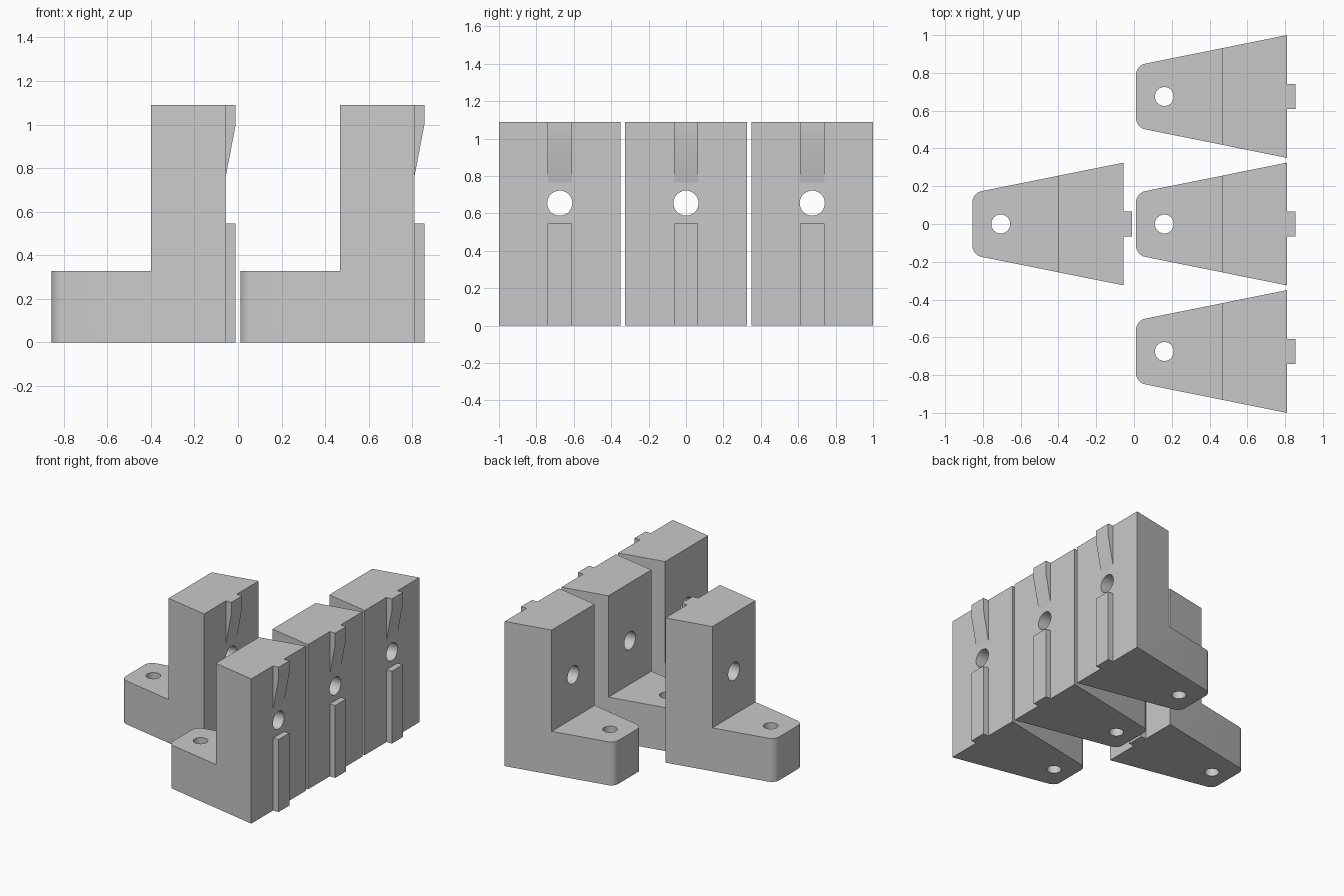
import bpy, bmesh, math
from mathutils import Matrix, Vector

if "Cube" in bpy.data.objects:
    bpy.data.objects.remove(bpy.data.objects["Cube"])

# Bracket dimensions, measured from the narrow end
LENGTH, RIB_END, HEIGHT, FOOT_H, COLUMN_X = 0.80, 0.845, 1.09, 0.327, 0.457
NARROW, WIDE, RIB_HALF = 0.164, 0.325, 0.065

grey = bpy.data.materials.new("light grey plastic")
grey.diffuse_color = (0.584, 0.584, 0.584, 1)
grey.use_nodes = True
grey.node_tree.nodes["Principled BSDF"].inputs["Base Color"].default_value = grey.diffuse_color


def add_object(name, bm):
    bmesh.ops.recalc_face_normals(bm, faces=bm.faces)
    mesh = bpy.data.meshes.new(name)
    bm.to_mesh(mesh)
    bm.free()
    mesh.materials.append(grey)
    ob = bpy.data.objects.new(name, mesh)
    bpy.context.collection.objects.link(ob)
    return ob


def prism(name, points, direction):
    bm = bmesh.new()
    face = bm.faces.new([bm.verts.new(p) for p in points])
    out = bmesh.ops.extrude_face_region(bm, geom=[face])
    moved = [v for v in out["geom"] if isinstance(v, bmesh.types.BMVert)]
    bmesh.ops.translate(bm, verts=moved, vec=direction)
    return add_object(name, bm)


def drill(name, radius, depth, matrix):
    bm = bmesh.new()
    bmesh.ops.create_cone(bm, cap_ends=True, segments=48, radius1=radius,
                          radius2=radius, depth=depth, matrix=matrix)
    return add_object(name, bm)


def rounded_corner(corner, before, after, radius, steps=8):
    """Points of a fillet arc at a corner, going from before to after."""
    a, b = (before - corner).normalized(), (after - corner).normalized()
    half = a.angle(b) / 2
    centre = corner + (a + b).normalized() * radius / math.sin(half)
    start = (corner + a * radius / math.tan(half) - centre).normalized()
    end = (corner + b * radius / math.tan(half) - centre).normalized()
    return [centre + start.slerp(end, i / steps) * radius for i in range(steps + 1)]


# Tapered plan with rounded narrow corners
plan = [Vector(p) for p in ((0, -NARROW, 0), (LENGTH, -WIDE, 0),
                            (LENGTH, WIDE, 0), (0, NARROW, 0))]
outline = (rounded_corner(plan[0], plan[3], plan[1], 0.06) + plan[1:3]
           + rounded_corner(plan[3], plan[2], plan[0], 0.06))
body = prism("bracket_body", outline, (0, 0, HEIGHT))

# Cutters: space above the foot, foot screw hole, column bolt hole
cutters = [
    prism("foot_cutter", [(-1, -1, FOOT_H), (COLUMN_X, -1, FOOT_H),
                          (COLUMN_X, 1, FOOT_H), (-1, 1, FOOT_H)], (0, 0, 2)),
    drill("foot_hole_cutter", 0.05, 1, Matrix.Translation((0.15, 0, 0.2))),
    drill("column_hole_cutter", 0.067, 1,
          Matrix.Translation((0.65, 0, 0.655)) @ Matrix.Rotation(math.pi / 2, 4, 'Y')),
]
for cutter in cutters:
    cutter.hide_render = True
    mod = body.modifiers.new(cutter.name, 'BOOLEAN')
    mod.operation, mod.solver, mod.object = 'DIFFERENCE', 'EXACT', cutter
mesh = bpy.data.meshes.new_from_object(
    body.evaluated_get(bpy.context.evaluated_depsgraph_get()))
body.modifiers.clear()
body.data = mesh
for cutter in cutters:
    bpy.data.objects.remove(cutter)


# Lower guide rib and upper tapered catch, swept across y
def side_profile(name, xz):
    return prism(name, [(x, -RIB_HALF, z) for x, z in xz], (0, 2 * RIB_HALF, 0))


rib = side_profile("guide_rib", [(LENGTH, 0), (RIB_END, 0),
                                 (RIB_END, 0.545), (LENGTH, 0.545)])
catch = side_profile("tapered_catch", [(LENGTH, 0.765), (RIB_END, 1.0),
                                       (RIB_END, HEIGHT), (LENGTH, HEIGHT)])

# Smooth only the round surfaces
parts = [body, rib, catch]
for ob in parts:
    bpy.ops.object.select_all(action='DESELECT')
    ob.select_set(True)
    bpy.context.view_layer.objects.active = ob
    bpy.ops.object.shade_smooth_by_angle(angle=math.radians(30))

# Four brackets: a row of three and one behind
places = [(0.0105, 0.675), (0.0105, 0), (0.0105, -0.675), (-0.8555, 0)]
for i, (x, y) in enumerate(places):
    for part in parts:
        ob = part if i == 0 else part.copy()
        if i:
            bpy.context.collection.objects.link(ob)
        ob.location = (x, y, 0)
